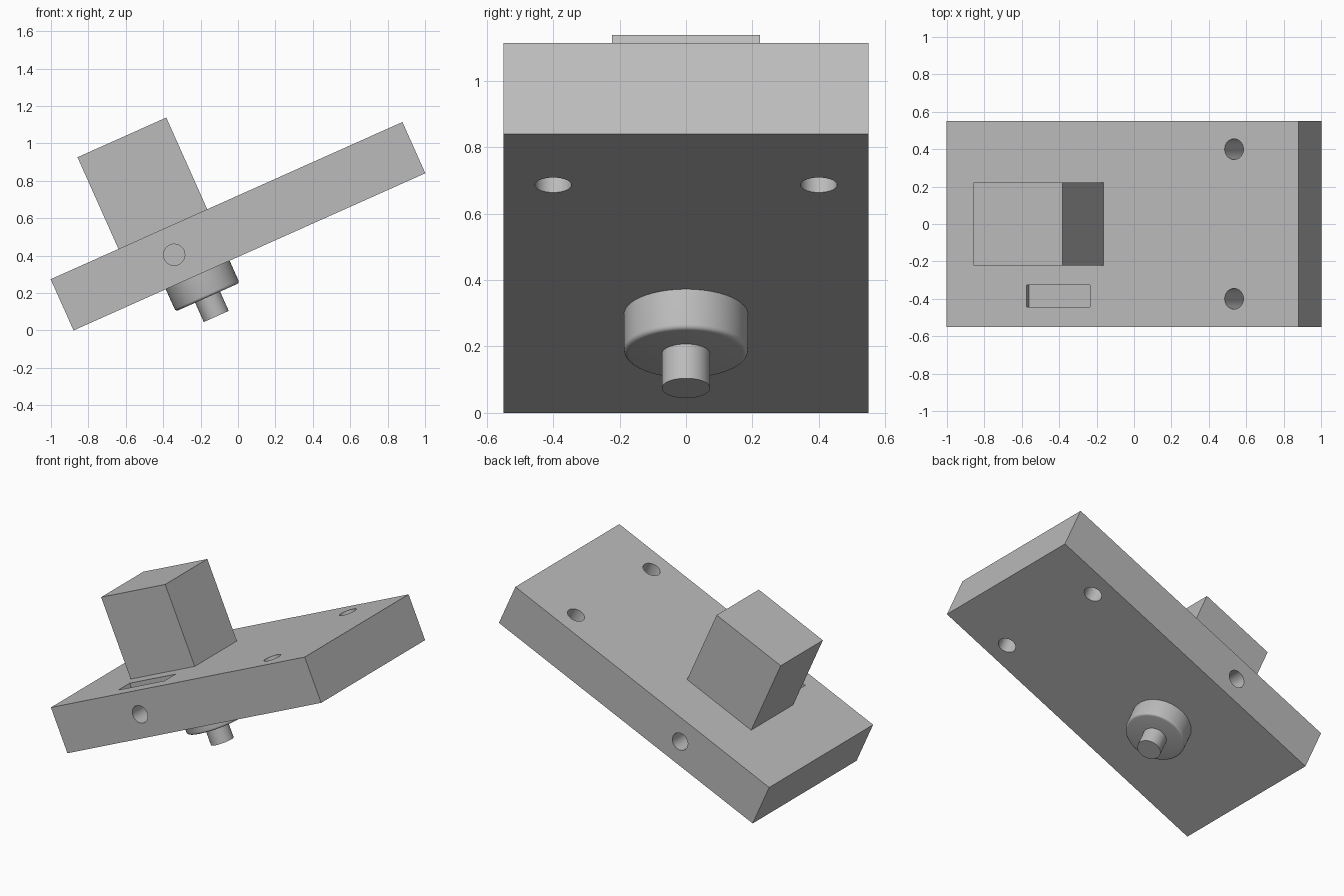
import bpy, bmesh, math
from mathutils import Matrix

if "Cube" in bpy.data.objects:
    bpy.data.objects.remove(bpy.data.objects["Cube"], do_unlink=True)

# Shared tilted frame: the plate is modelled flat, then leaned back
TILT = Matrix.Translation((0, 0, 0.557)) @ Matrix.Rotation(math.radians(-24.08), 4, 'Y')
LENGTH, WIDTH, THICK = 2.06, 1.1, 0.3

grey = bpy.data.materials.new("plain grey")
grey.use_nodes = True
colour = (0.5, 0.5, 0.5, 1)
grey.diffuse_color = colour
grey.node_tree.nodes["Principled BSDF"].inputs["Base Color"].default_value = colour


def finish(name, bm):
    mesh = bpy.data.meshes.new(name)
    bmesh.ops.recalc_face_normals(bm, faces=bm.faces)
    bm.to_mesh(mesh)
    bm.free()
    mesh.materials.append(grey)
    obj = bpy.data.objects.new(name, mesh)
    bpy.context.collection.objects.link(obj)
    obj.matrix_world = TILT
    return obj


def box(name, size, centre):
    bm = bmesh.new()
    bmesh.ops.create_cube(bm, size=1, matrix=Matrix.Translation(centre) @ Matrix.Diagonal((*size, 1)))
    return finish(name, bm)


def cylinder(name, radius, depth, centre, axis='Z', fillet=0):
    bm = bmesh.new()
    turn = Matrix.Rotation(math.pi / 2, 4, 'X') if axis == 'Y' else Matrix()
    bmesh.ops.create_cone(bm, cap_ends=True, segments=64, radius1=radius, radius2=radius,
                          depth=depth, matrix=Matrix.Translation(centre) @ turn)
    if fillet:  # round the lower rim
        rim = [e for e in bm.edges if all(v.co.z < centre[2] for v in e.verts)]
        bmesh.ops.bevel(bm, geom=rim, offset=fillet, segments=4, profile=0.5, affect='EDGES')
    return finish(name, bm)


def smooth(obj):
    bpy.ops.object.select_all(action='DESELECT')
    obj.select_set(True)
    bpy.context.view_layer.objects.active = obj
    bpy.ops.object.shade_smooth_by_angle(angle=math.radians(30))


# Plate and the block standing on it
plate = box("plate", (LENGTH, WIDTH, THICK), (0, 0, 0))
box("upright_block", (0.52, 0.446, 0.547), (-0.373, 0, 0.4135))

# Holes: through bolt holes, blind side holes and a shallow slot
cutters = [box("slot_cutter", (0.372, 0.117, 0.06), (-0.376, -0.384, THICK / 2))]
for side in (-1, 1):
    cutters.append(cylinder("bolt_hole_cutter", 0.055, 0.5, (0.653, side * 0.4, 0)))
    cutters.append(cylinder("side_hole_cutter", 0.057, 0.4, (-0.374, side * WIDTH / 2, 0), 'Y'))
bpy.context.view_layer.objects.active = plate
for cutter in cutters:
    cutter.hide_render = True
    mod = plate.modifiers.new("cut", 'BOOLEAN')
    mod.operation = 'DIFFERENCE'
    mod.solver = 'EXACT'
    mod.object = cutter
    bpy.ops.object.modifier_apply(modifier=mod.name)
    bpy.data.objects.remove(cutter, do_unlink=True)
smooth(plate)

# Round boss and pin under the plate
smooth(cylinder("round_boss", 0.187, 0.14, (-0.303, 0, -0.21), fillet=0.015))
smooth(cylinder("pin", 0.073, 0.123, (-0.303, 0, -0.3315)))
